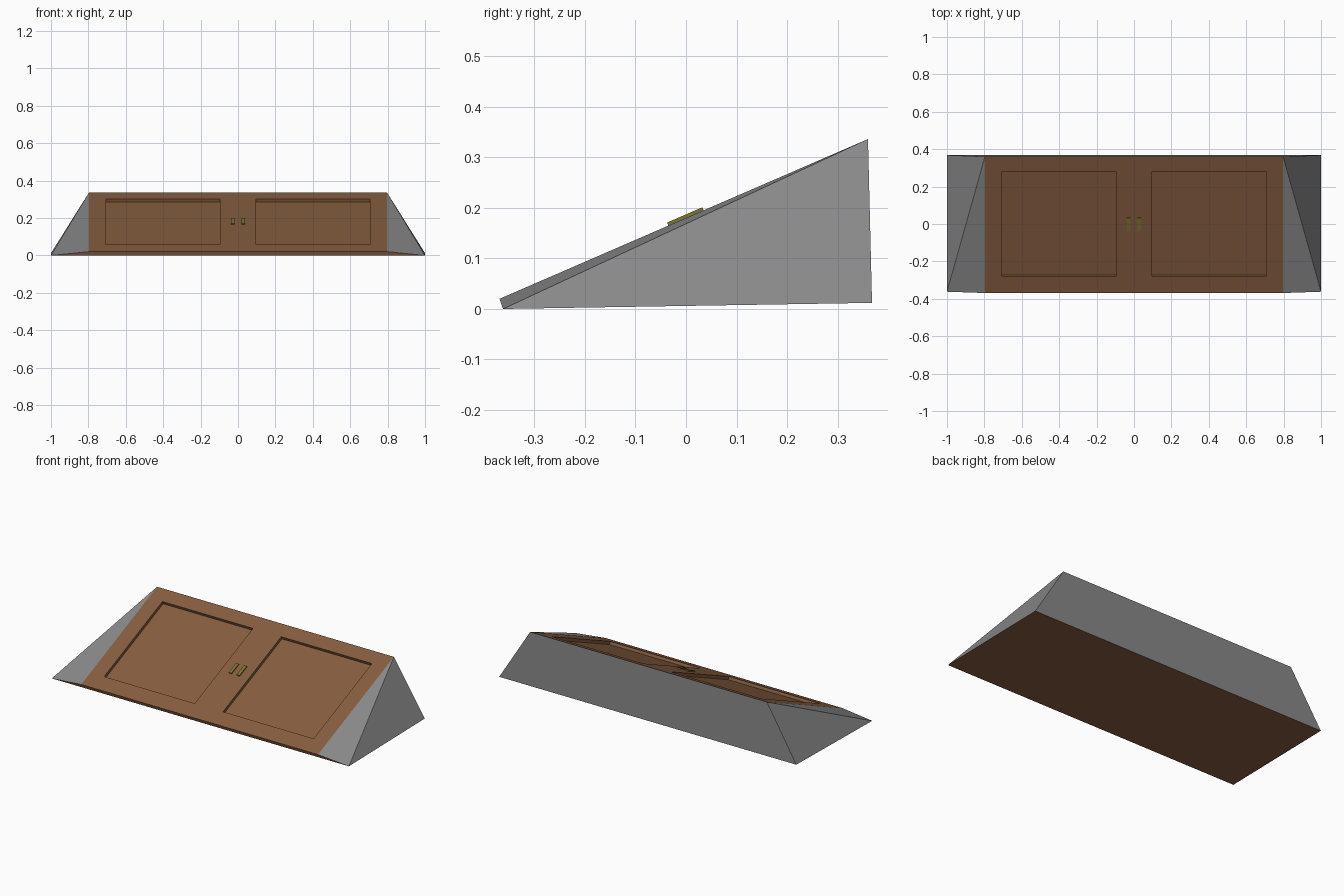
import bpy, bmesh, math
from mathutils import Vector, Matrix

if "Cube" in bpy.data.objects:
    bpy.data.objects.remove(bpy.data.objects["Cube"])


def material(name, rgb):
    m = bpy.data.materials.new(name)
    m.diffuse_color = (*rgb, 1)
    m.use_nodes = True
    m.node_tree.nodes["Principled BSDF"].inputs["Base Color"].default_value = m.diffuse_color
    return m


def make_object(name, bm, mats):
    bmesh.ops.recalc_face_normals(bm, faces=bm.faces[:])
    me = bpy.data.meshes.new(name)
    bm.to_mesh(me)
    bm.free()
    for m in mats:
        me.materials.append(m)
    ob = bpy.data.objects.new(name, me)
    bpy.context.collection.objects.link(ob)
    return ob


wood = material("wood", (0.24, 0.11, 0.05))
brass = material("brass", (0.20, 0.18, 0.03))
stone = material("stone", (0.25, 0.25, 0.25))

# Wedge profile (y, z) and the slope frame of the doors
LIP, TOP = (-0.369, 0.02), (0.36, 0.336)
BASE_FRONT, BASE_BACK = (-0.362, 0.0), (0.368, 0.012)
angle = math.atan2(TOP[1] - LIP[1], TOP[0] - LIP[0])
normal = Vector((0, -math.sin(angle), math.cos(angle)))
DEPTH = 0.018

# Wedge body: stone sides and back, wooden doors, lip and underside
bm = bmesh.new()


def pair(x, p):
    return [bm.verts.new((s * x, *p)) for s in (-1, 1)]


lip, top = pair(0.797, LIP), pair(0.797, TOP)
front, back = pair(1, BASE_FRONT), pair(1, BASE_BACK)


def face(verts, mat):
    f = bm.faces.new(verts)
    f.material_index = mat
    return f


slope = face((lip[0], lip[1], top[1], top[0]), 0)
face((front[0], front[1], lip[1], lip[0]), 0)
face((front[0], back[0], back[1], front[1]), 0)
face((back[0], top[0], top[1], back[1]), 1)
for i in (0, 1):
    face((front[i], top[i], lip[i]), 1)
    face((front[i], back[i], top[i]), 1)

# Cut the slope along the panel outlines, then sink the two panels
X_CUTS, Y_CUTS = (-0.705, -0.095, 0.095, 0.705), (-0.28, 0.28)
bm.normal_update()
cuts = [((x, 0, 0), (1, 0, 0)) for x in X_CUTS] + [((0, y, 0), (0, 1, 0)) for y in Y_CUTS]
for co, no in cuts:
    bm.normal_update()
    faces = [f for f in bm.faces if f.normal.dot(normal) > 0.999]
    geom = faces + list({e for f in faces for e in f.edges}) + list({v for f in faces for v in f.verts})
    bmesh.ops.bisect_plane(bm, geom=geom, plane_co=co, plane_no=no)
bm.normal_update()
panels = []
for f in bm.faces:
    c = f.calc_center_median()
    if f.normal.dot(normal) > 0.999 and 0.095 < abs(c.x) < 0.705 and abs(c.y) < 0.2:
        panels.append(f)
for f in bmesh.ops.extrude_discrete_faces(bm, faces=panels)["faces"]:
    bmesh.ops.translate(bm, verts=f.verts[:], vec=-normal * DEPTH)
make_object("cellar_door_body", bm, [wood, stone])

# Pair of bar handles lying on the slope beside the centre seam
surface = Vector((0, 0, LIP[1] - LIP[0] * math.tan(angle)))
for side, name in ((-1, "left_handle"), (1, "right_handle")):
    bm = bmesh.new()
    bmesh.ops.create_cube(bm, size=1, matrix=Matrix.Diagonal((0.019, 0.076, 0.013, 1)))
    ob = make_object(name, bm, [brass])
    ob.location = surface + Vector((side * 0.027, 0, 0))
    ob.rotation_euler.x = angle
